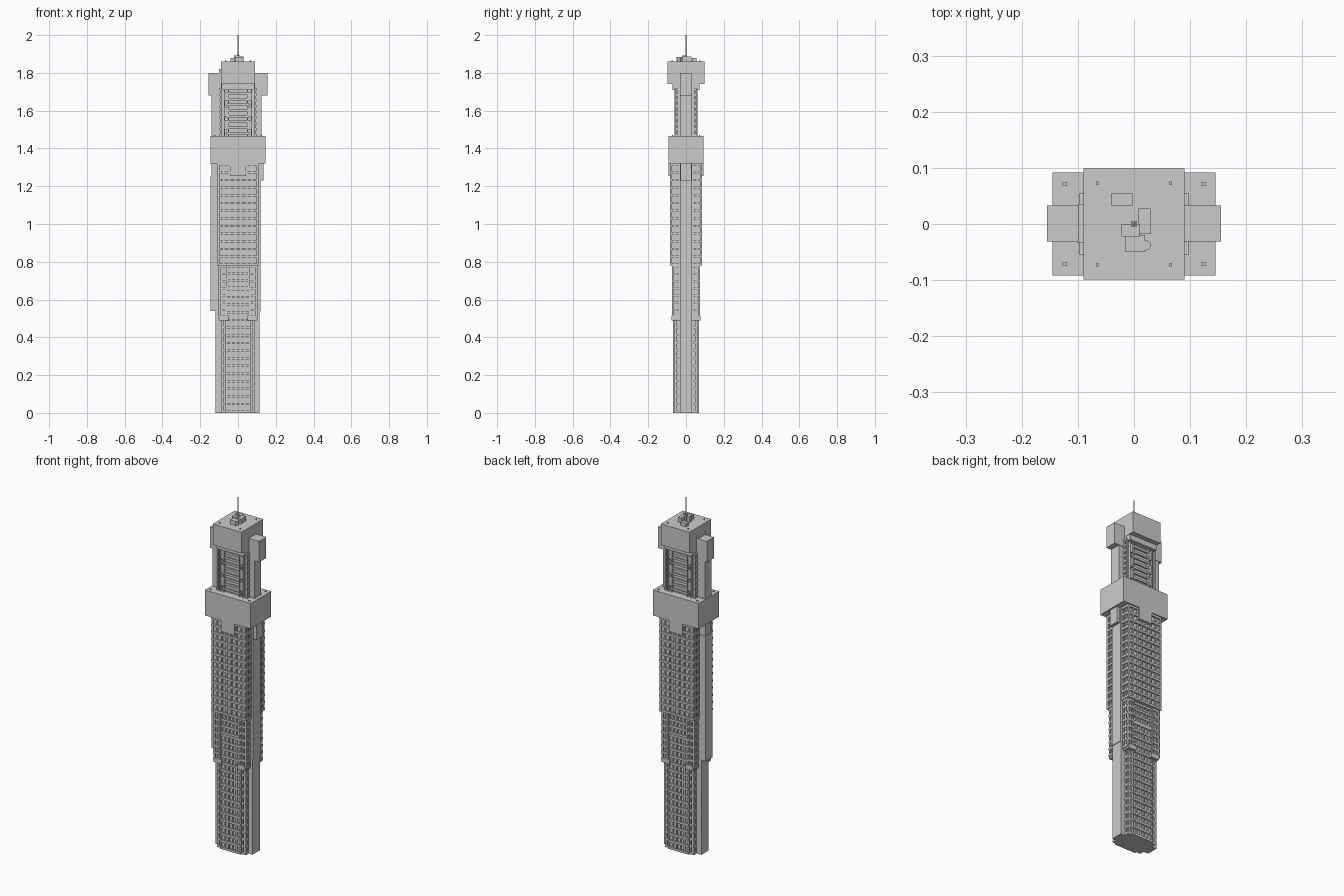
import bpy, bmesh
from mathutils import Matrix, Vector

if "Cube" in bpy.data.objects:
    bpy.data.objects.remove(bpy.data.objects["Cube"])


def build(name, boxes):
    """One object from a list of (x0, x1, y0, y1, z0, z1) boxes."""
    bm = bmesh.new()
    for x0, x1, y0, y1, z0, z1 in boxes:
        m = Matrix.Translation(((x0 + x1) / 2, (y0 + y1) / 2, (z0 + z1) / 2))
        m = m @ Matrix.Diagonal((abs(x1 - x0), abs(y1 - y0), z1 - z0, 1))
        bmesh.ops.create_cube(bm, size=1, matrix=m)
    me = bpy.data.meshes.new(name)
    bm.to_mesh(me)
    bm.free()
    ob = bpy.data.objects.new(name, me)
    bpy.context.collection.objects.link(ob)
    return ob


def block(name, hx, hy, z0, z1):
    return build(name, [(-hx, hx, -hy, hy, z0, z1)])


def mirror_x(b):
    return (-b[1], -b[0]) + tuple(b[2:])


def mirror_y(b):
    return (b[0], b[1], -b[3], -b[2]) + tuple(b[4:])


def four(boxes):
    out = []
    for b in boxes:
        out += [b, mirror_x(b), mirror_y(b), mirror_y(mirror_x(b))]
    return out


def lattice(a0, a1, z0, z1, cols, rows, face, depth, post=.008, slab=.012):
    """Posts and floor bands standing proud of the +y core face."""
    out = []
    for i in range(cols + 1):
        c = a0 + post / 2 + (a1 - a0 - post) * i / cols
        out.append((c - post / 2, c + post / 2, face - depth, face - .002, z0, z1))
    for j in range(rows + 1):
        c = z0 + slab / 2 + (z1 - z0 - slab) * j / rows
        out.append((a0, a1, face - depth, face, c - slab / 2, c + slab / 2))
    return out


def on_side(boxes):
    """Swap x and y so a lattice faces +x."""
    return [(b[2], b[3], b[0], b[1], b[4], b[5]) for b in boxes]


def both_y(boxes):
    return boxes + [mirror_y(b) for b in boxes]


# Lower tower: core, windowed bays and corners
block("lower_core", .082, .052, 0, .54)
block("lower_bay_core", .063, .062, 0, .66)
build("lower_bay_lattice", both_y(lattice(-.065, .065, 0, .66, 5, 16, .07, .012)))
build("lower_corner_lattice", four(
    lattice(.063, .09, 0, .5, 1, 12, .06, .012) +
    on_side(lattice(.033, .06, 0, .5, 1, 12, .09, .012))))
build("lower_corner_bands", four([(.05, .1, .03, .078, .49, .515)]))

# Waist below the main block
block("waist_core", .092, .058, .5, .79)
build("waist_corner_core", four([(.06, .097, .033, .067, .5, .79)]))
build("waist_corner_lattice", four(
    lattice(.06, .105, .5, .78, 2, 7, .075, .01) +
    on_side(lattice(.033, .075, .5, .78, 2, 7, .105, .012))))
build("waist_center_lattice", both_y(lattice(-.062, .062, .66, .78, 5, 3, .066, .01)))

# Main windowed block
block("main_core", .101, .077, .78, 1.33)
build("main_front_lattice", both_y(lattice(-.11, .11, .78, 1.32, 7, 13, .086, .011)))
build("main_side_lattice", four(on_side(
    lattice(.033, .086, .78, 1.32, 2, 13, .11, .011))))

# Side piers
build("lower_piers", [(-.12, -.06, -.033, .033, 0, .54), (.06, .115, -.033, .033, 0, .54)])
build("left_pier", [(-.145, -.08, -.033, .033, .54, 1.255),
                    (-.14, -.08, -.026, .026, 1.25, 1.33)])
build("right_pier", [(.08, .118, -.033, .033, .54, 1.33)])

# Wide collar with hanging tabs
block("collar", .145, .092, 1.32, 1.465)
build("collar_front_tabs", both_y([(-.042, .042, .07, .092, 1.255, 1.33)]))
build("collar_side_tabs", [(.09, .136, -.028, .028, 1.23, 1.33),
                           (-.136, -.09, -.028, .028, 1.23, 1.33)])
build("collar_vents", four([(.12, .127, .024, .031, 1.465, 1.47),
                            (.12, .127, .068, .075, 1.465, 1.47)]))

# Upper shaft with floor bands and corner ribs
block("shaft_core", .09, .046, 1.46, 1.75)
bands = []
for k in range(9):
    z = 1.475 + k * .03
    bands.append((-.062, .062, .04, .055, z, z + .012))
build("shaft_bands", both_y(bands))
build("shaft_ribs", four([(.048, .053, .04, .06, 1.465, 1.72),
                          (.069, .074, .04, .06, 1.465, 1.72)]))
build("shaft_windows", four([(.052, .07, .04, .057, z, z + .05) for z in (1.50, 1.57, 1.65)]))
build("shaft_corner_lattice", four(on_side(
    lattice(.03, .055, 1.465, 1.72, 1, 8, .097, .01))))

# Upper piers with heavier caps
build("upper_piers", [(-.14, -.085, -.03, .03, 1.46, 1.69), (.085, .125, -.03, .03, 1.46, 1.69)])
build("pier_caps", [(s * .085, s * .155, -.031, .033, 1.68, 1.80) for s in (-1, 1)])
build("crown_side_panels", [(-.1, -.08, -.033, .036, 1.72, 1.82)])

# Crown
block("crown_neck", .088, .072, 1.71, 1.75)
block("crown", .09, .099, 1.74, 1.86)
build("crown_vents", four([(.062, .068, .07, .076, 1.86, 1.865)]))

# Rooftop plant
build("roof_units", [(-.04, -.003, .033, .055, 1.86, 1.88),
                     (.008, .03, -.018, .028, 1.86, 1.888),
                     (-.022, .01, -.022, 0, 1.86, 1.892),
                     (-.015, .02, -.05, -.02, 1.86, 1.885)])
bpy.ops.mesh.primitive_cylinder_add(vertices=12, radius=.009, depth=.025, location=(.021, -.038, 1.8725))
bpy.context.object.name = "roof_tank"

# Antenna
build("antenna_base", [(-.005, .005, -.005, .005, 1.86, 1.9)])
bpy.ops.mesh.primitive_cone_add(vertices=8, radius1=.0035, radius2=.002, depth=.12, location=(0, 0, 1.94))
bpy.context.object.name = "antenna"
